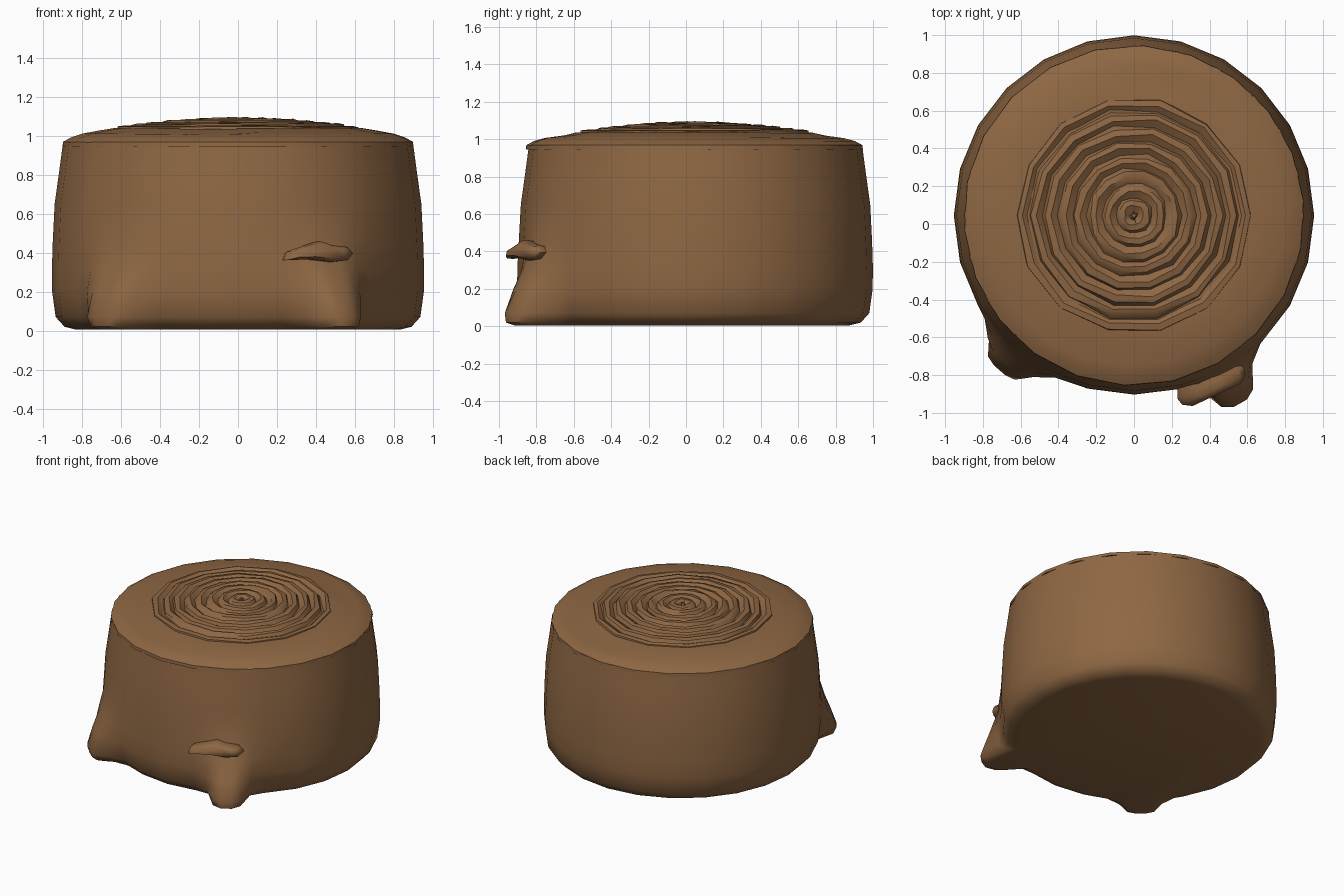
import bpy, bmesh, math, random
from mathutils import Vector

random.seed(4)
cube = bpy.data.objects.get("Cube")
if cube:
    bpy.data.objects.remove(cube)

CENTRE_Y = 0.045
bark = bpy.data.materials.new("bark_brown")
bark.use_nodes = True
COLOUR = (0.27, 0.135, 0.056, 1)
bark.diffuse_color = COLOUR
bark.node_tree.nodes["Principled BSDF"].inputs["Base Color"].default_value = COLOUR


def loft(name, loops, smooth=50):
    """Skin a stack of point loops and close both ends."""
    bm = bmesh.new()
    rows = [[bm.verts.new(p) for p in loop] for loop in loops]
    n = len(rows[0])
    for low, high in zip(rows, rows[1:]):
        for i in range(n):
            j = (i + 1) % n
            bm.faces.new((low[i], low[j], high[j], high[i]))
    bm.faces.new(rows[0][::-1])
    bm.faces.new(rows[-1])
    bmesh.ops.recalc_face_normals(bm, faces=bm.faces)
    mesh = bpy.data.meshes.new(name)
    bm.to_mesh(mesh)
    bm.free()
    mesh.materials.append(bark)
    obj = bpy.data.objects.new(name, mesh)
    bpy.context.collection.objects.link(obj)
    bpy.ops.object.select_all(action='DESELECT')
    obj.select_set(True)
    bpy.context.view_layer.objects.active = obj
    bpy.ops.object.shade_smooth_by_angle(angle=math.radians(smooth))
    return obj


def polar(r, deg, z):
    a = math.radians(deg)
    return Vector((r * math.cos(a), CENTRE_Y + r * math.sin(a), z))


# Trunk: (radius, height) profile, with two roots pushed out near the ground
ROOTS = [(229, 0.17, 6.5), (299.5, 0.235, 5.5)]   # angle, reach, angular width
ROOT_TOP = 0.5
trunk_profile = [(0.83, 0.005), (0.89, 0.02), (0.935, 0.07), (0.953, 0.2), (0.954, 0.32),
                 (0.95, 0.45), (0.94, 0.65), (0.915, 0.83), (0.897, 0.965), (0.8, 0.985)]
root_offsets = (-15, -9, -5, -2, 2, 5, 9, 15)
angles = [a for a in range(0, 360, 15) if all(abs(a - r[0]) > 18 for r in ROOTS)]
angles = sorted(angles + [r[0] + d for r in ROOTS for d in root_offsets])


def trunk_radius(r, deg, z):
    fade = max(0, 1 - z / ROOT_TOP) ** 1.5
    for mid, reach, width in ROOTS:
        d = (deg - mid) / (width * (1 + 0.8 * z / ROOT_TOP))
        r += reach * 1.12 * fade * math.exp(-(d / 1.15) ** 4 * 0.6)
    # Slightly flattened front
    front = max(0, math.cos(math.radians(deg - 268)))
    return r - 0.012 * front ** 4 * min(1, z * 2)


loft("trunk", [[polar(trunk_radius(r, a, z), a, z) for a in angles]
               for r, z in trunk_profile])

# Cut top: a domed cap whose rim just breaks through the bark
cap_profile = [(0.85, 0.94), (0.902, 0.945), (0.9, 0.968), (0.86, 0.99), (0.8, 1.01),
               (0.72, 1.025), (0.64, 1.038), (0.5, 1.03)]
cap_loops = []
for r, z in cap_profile:
    loop = []
    for i in range(22):
        a = i * 360 / 22 + 5
        worn = math.exp(-((r - 0.72) / 0.07) ** 2)
        dent = max(0, math.cos(math.radians(a - 65))) ** 6
        dent += 0.6 * max(0, math.cos(math.radians(a - 255))) ** 8
        loop.append(polar(r, a, z - 0.025 * worn * dent))
    cap_loops.append(loop)
loft("cut_top", cap_loops)

# Growth rings: concentric jagged ridges rising to the middle
SIDES = 14
ring_loops = [[polar(0.63, i * 360 / SIDES, 1.0) for i in range(SIDES)]]
for k in range(8):
    outer = 0.62 - 0.077 * k
    crest = 1.095 - 0.115 * outer ** 2
    for r, z in ((outer, crest - 0.006), (outer - 0.03, crest), (outer - 0.062, crest - 0.024)):
        ring_loops.append([polar(r + random.uniform(-0.007, 0.007), i * 360 / SIDES,
                                 z + random.uniform(-0.003, 0.003)) for i in range(SIDES)])
ring_loops.append([polar(0.01, i * 360 / SIDES, 1.092) for i in range(SIDES)])
loft("growth_rings", ring_loops, 35)

# Shelf fungus: a lumpy outline swept out from the trunk
outline = [(-0.19, -0.04), (-0.17, 0.005), (-0.08, 0.035), (0, 0.06), (0.06, 0.04),
           (0.15, 0.03), (0.18, -0.005), (0.15, -0.04), (0.06, -0.05), (-0.06, -0.035)]
turn = math.radians(25)
along = Vector((math.cos(turn), math.sin(turn), 0))
out = Vector((math.sin(turn), -math.cos(turn), 0))
base = Vector((0.41, -0.84, 0.4))
fungus = []
for depth, sx, sz in ((-0.06, 0.9, 0.8), (0.0, 1.05, 1), (0.04, 1, 0.95), (0.07, 0.75, 0.6)):
    fungus.append([base + along * (x * sx) + out * depth + Vector((0, 0, z * sz))
                   for x, z in outline])
loft("shelf_fungus", fungus, 60)
